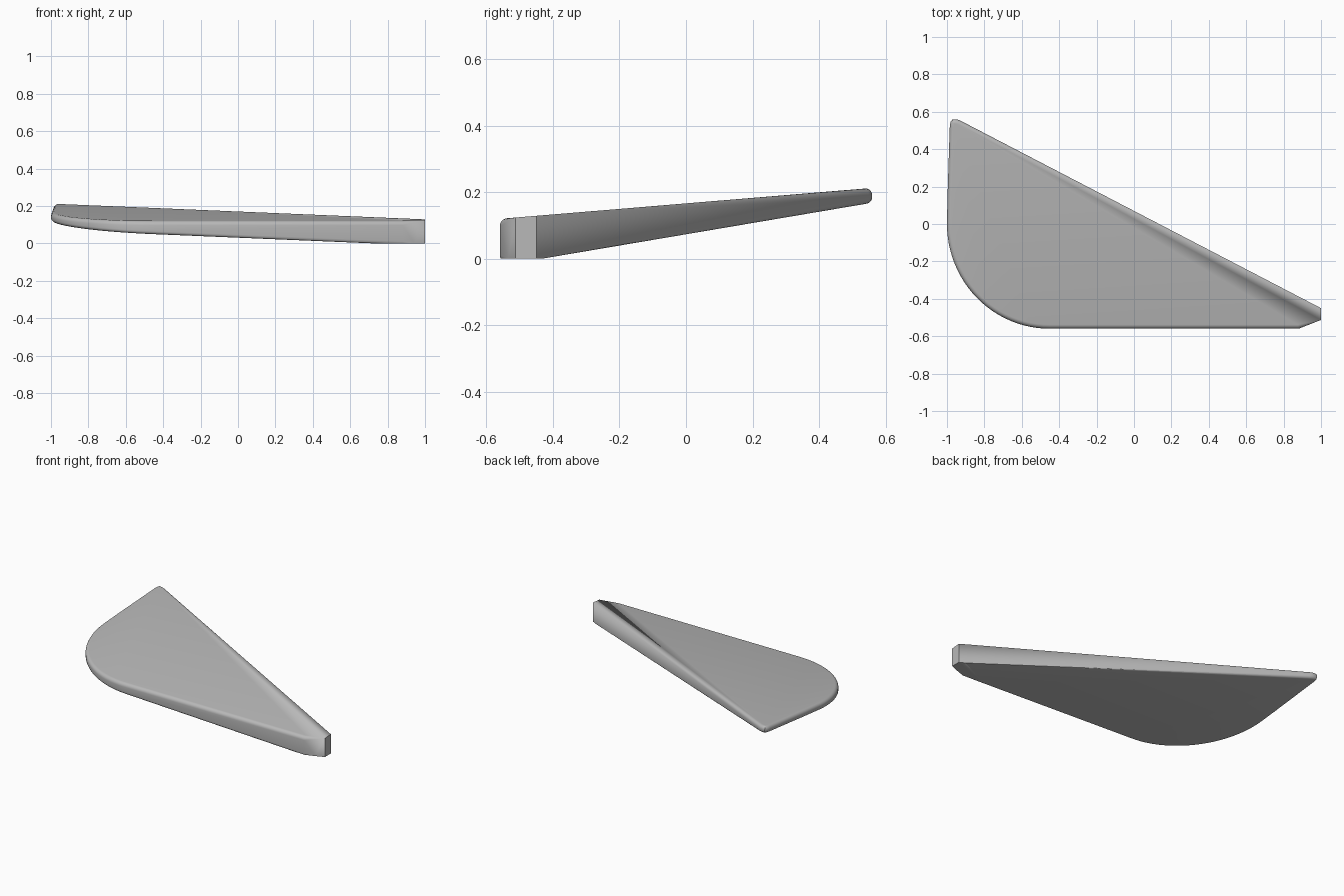
import bpy, bmesh, math
from mathutils import Vector

if "Cube" in bpy.data.objects:
    bpy.data.objects.remove(bpy.data.objects["Cube"])

R = 0.022          # rim rounding
STEPS = 5          # segments per rounded rim


def top_z(p):
    return 0.166 + 0.083 * p.y


def bottom_z(p):
    return 0.078 - 0.042 * p.x + 0.087 * p.y


# Outline, counter-clockwise: (x, y, rounding factor)
outline = [(1.0, -0.45, 0.0), (-0.925, 0.551, 1), (-0.94, 0.557, 1),
           (-0.957, 0.56, 1), (-0.972, 0.558, 1), (-0.981, 0.545, 1),
           (-0.985, 0.52, 1), (-0.997, 0.15, 1)]
for i in range(25):  # broad curved corner
    a = math.pi + i / 24 * math.pi / 2
    outline.append((-0.45 + 0.55 * math.cos(a), 0.56 * math.sin(a), 1))
outline += [(0.88, -0.56, 1), (1.0, -0.513, 0.0)]

pts = [Vector((x, y)) for x, y, _ in outline]
n = len(pts)
normals = []
for i in range(n):
    d1 = (pts[i] - pts[i - 1]).normalized()
    d2 = (pts[(i + 1) % n] - pts[i]).normalized()
    t = (d1 + d2).normalized()
    normals.append(Vector((-t.y, t.x)))   # points inward

# Wedge-shaped plate: rings run from the lower cap around the rim to the upper cap
bm = bmesh.new()
rings = []
for side in (-1, 1):
    for k in range(STEPS + 1):
        a = math.pi / 2 * (k / STEPS if side == 1 else 1 - k / STEPS)
        ring = []
        for p, nor, (_, _, f) in zip(pts, normals, outline):
            r = R * f * (1 if side == 1 else 0.8)
            q = p + nor * r * (1 - math.cos(a))
            lift = r * (1 - math.sin(a))
            z = top_z(q) - lift if side == 1 else bottom_z(q) + lift
            ring.append(bm.verts.new((q.x, q.y, z)))
        rings.append(ring)

for lo, hi in zip(rings, rings[1:]):
    for i in range(n):
        j = (i + 1) % n
        bm.faces.new((lo[i], lo[j], hi[j], hi[i]))
bm.faces.new(rings[-1])
bm.faces.new(list(reversed(rings[0])))
bmesh.ops.remove_doubles(bm, verts=bm.verts, dist=0.0003)

# Flat foot where the sloping underside meets the ground
cut = bmesh.ops.bisect_plane(bm, geom=bm.verts[:] + bm.edges[:] + bm.faces[:],
                             plane_co=(0, 0, 0), plane_no=(0, 0, -1),
                             clear_outer=True)
bmesh.ops.holes_fill(bm, edges=[e for e in bm.edges if e.is_boundary], sides=0)
bmesh.ops.recalc_face_normals(bm, faces=bm.faces)

mesh = bpy.data.meshes.new("wedge_plate")
bm.to_mesh(mesh)
bm.free()
plate = bpy.data.objects.new("wedge_plate", mesh)
bpy.context.collection.objects.link(plate)

grey = bpy.data.materials.new("light_grey")
grey.diffuse_color = (0.48, 0.48, 0.48, 1)
grey.use_nodes = True
grey.node_tree.nodes["Principled BSDF"].inputs["Base Color"].default_value = grey.diffuse_color
mesh.materials.append(grey)

bpy.context.view_layer.objects.active = plate
plate.select_set(True)
bpy.ops.object.shade_smooth_by_angle(angle=math.radians(30))
